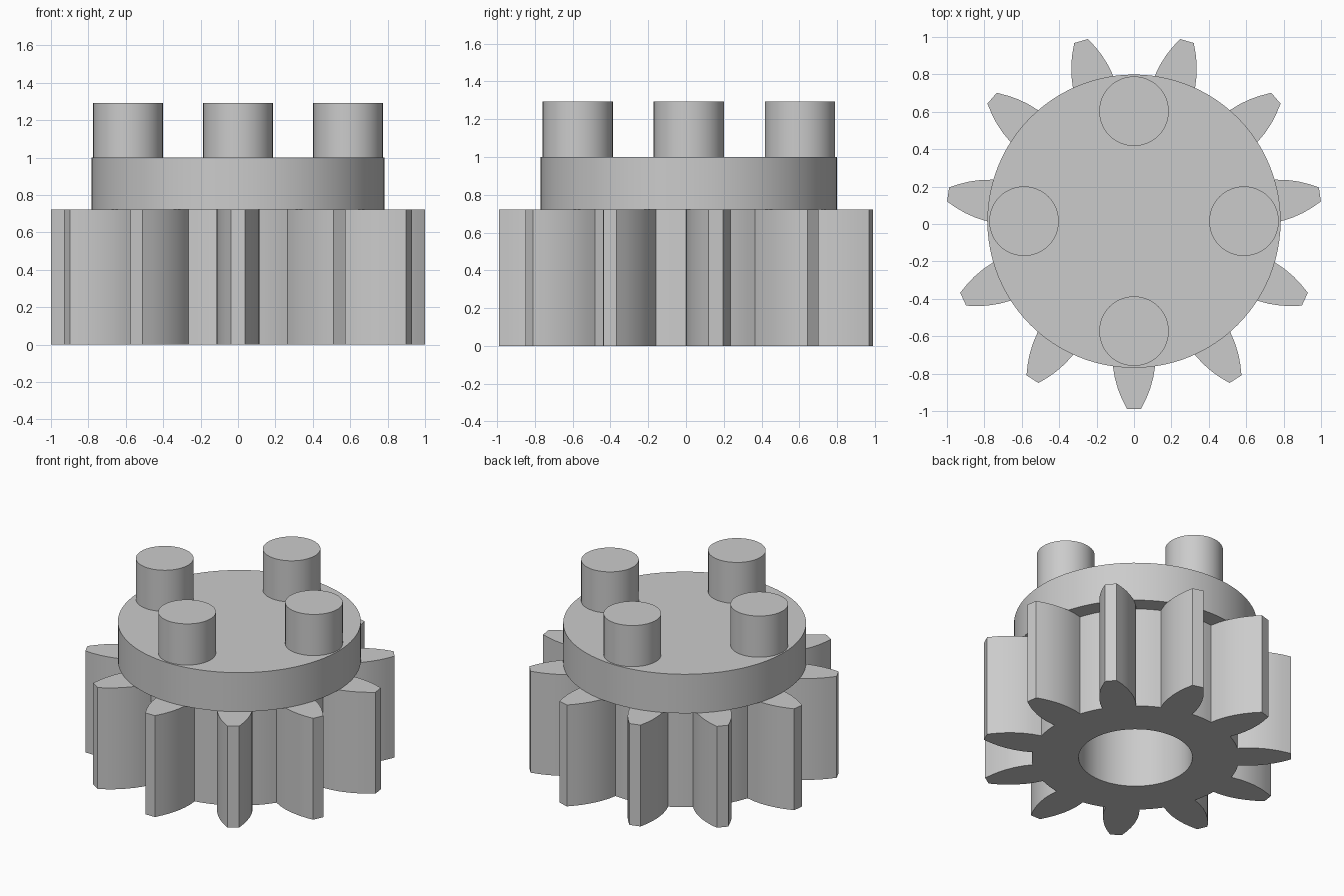
import bpy
import bmesh
import math

if "Cube" in bpy.data.objects:
    bpy.data.objects.remove(bpy.data.objects["Cube"])

CENTRE_Y = 0.015
TEETH = 11
GEAR_TOP = 0.722
DISC_TOP = 1.0
PIN_TOP = 1.293

# Single grey finish
grey = bpy.data.materials.new("light grey")
grey.use_nodes = True
colour = (0.6, 0.6, 0.6, 1)
grey.diffuse_color = colour
grey.node_tree.nodes["Principled BSDF"].inputs["Base Color"].default_value = colour


def finish(obj):
    """Apply the material and smooth the curved walls."""
    obj.data.materials.clear()
    obj.data.materials.append(grey)
    bpy.ops.object.select_all(action="DESELECT")
    obj.select_set(True)
    bpy.context.view_layer.objects.active = obj
    bpy.ops.object.shade_smooth_by_angle(angle=math.radians(30))


def cylinder(name, x, y, radius, bottom, top, sides):
    bpy.ops.mesh.primitive_cylinder_add(
        vertices=sides, radius=radius, depth=top - bottom,
        location=(x, y, (bottom + top) / 2))
    obj = bpy.context.object
    obj.name = name
    finish(obj)


def gear_outline():
    """Polar outline: a curved flank, its mirror, then the root arc."""
    flank = [(0.66, 0.110), (0.72, 0.115), (0.78, 0.112), (0.84, 0.102),
             (0.90, 0.085), (0.95, 0.065), (1.004, 0.038)]
    half = [(math.hypot(d, w), math.atan2(w, d)) for d, w in flank]
    root_radius, root_angle = half[0]
    pitch = math.tau / TEETH
    gap = pitch - 2 * root_angle
    tooth = [(r, -a) for r, a in half] + [(r, a) for r, a in reversed(half)]
    tooth += [(root_radius, root_angle + gap * i / 4) for i in range(1, 4)]
    return [(r, a + k * pitch - math.pi / 2)
            for k in range(TEETH) for r, a in tooth]


def build_gear(name, bore):
    bm = bmesh.new()
    outline = gear_outline()

    def ring(points, z):
        return [bm.verts.new((r * math.cos(a), r * math.sin(a), z))
                for r, a in points]

    hole = [(bore, a) for r, a in outline]
    rings = [ring(outline, 0), ring(outline, GEAR_TOP),
             ring(hole, GEAR_TOP), ring(hole, 0)]
    # Outer wall, top face, bore wall and bottom face
    for i in range(4):
        a, b = rings[i], rings[(i + 1) % 4]
        for j in range(len(a)):
            n = (j + 1) % len(a)
            bm.faces.new((a[j], a[n], b[n], b[j]))
    bmesh.ops.recalc_face_normals(bm, faces=bm.faces)
    mesh = bpy.data.meshes.new(name)
    bm.to_mesh(mesh)
    bm.free()
    obj = bpy.data.objects.new(name, mesh)
    obj.location.y = CENTRE_Y
    bpy.context.collection.objects.link(obj)
    finish(obj)


# Toothed wheel with a blind bore closed by the disc
build_gear("gear", 0.367)
cylinder("disc", 0, CENTRE_Y, 0.784, GEAR_TOP, DISC_TOP, 96)

# Four drive pins
for side, x, y in (("left", 1, 0), ("back", 0, 1), ("right", -1, 0), ("front", 0, -1)):
    cylinder(side + "_pin", x * 0.588, CENTRE_Y + y * 0.588, 0.186,
             DISC_TOP, PIN_TOP, 48)
